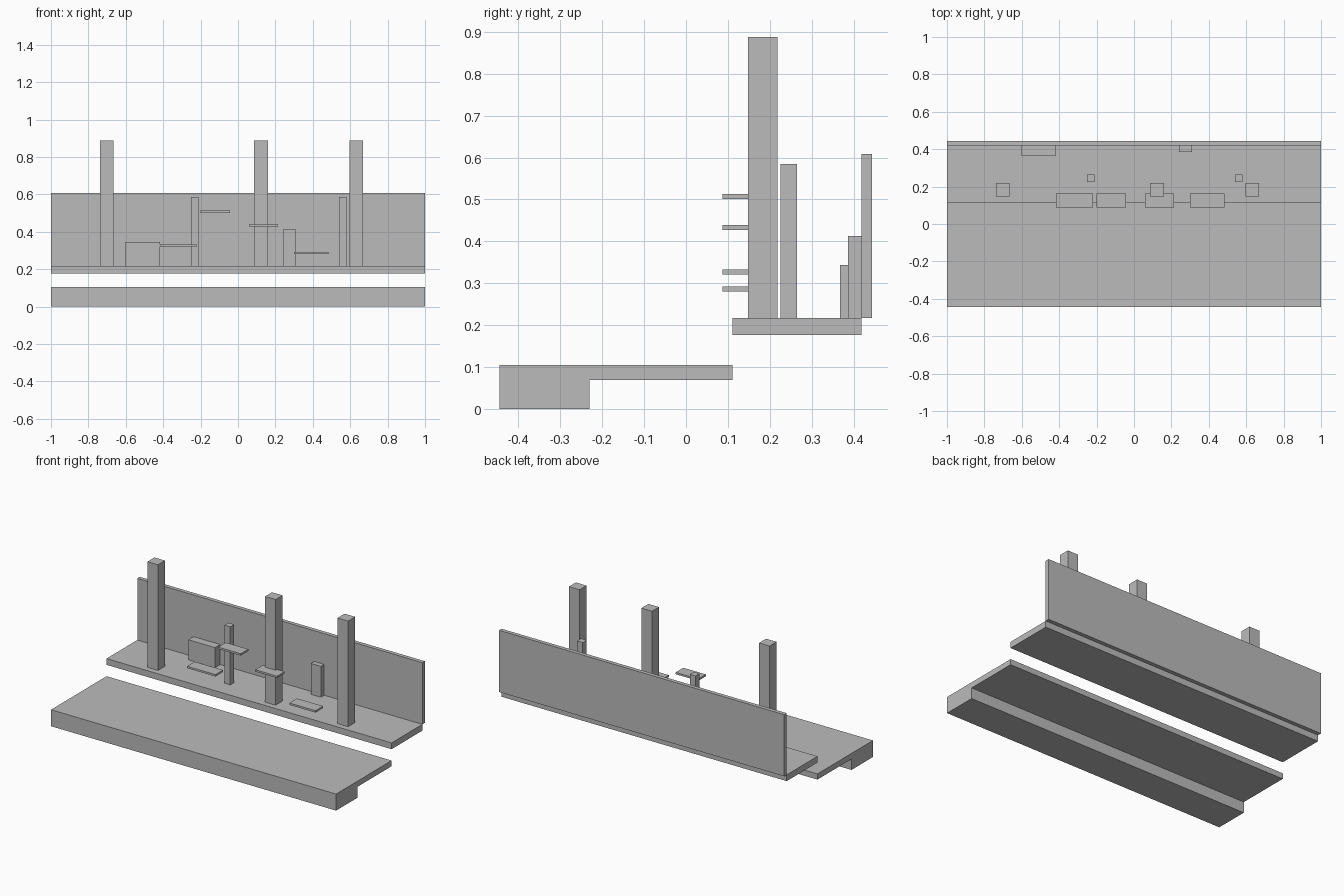
import bpy

cube = bpy.data.objects.get("Cube")
if cube:
    bpy.data.objects.remove(cube, do_unlink=True)

# Single plain grey
grey = bpy.data.materials.new("plain_grey")
grey.use_nodes = True
colour = (0.5, 0.5, 0.5, 1)
grey.diffuse_color = colour
grey.node_tree.nodes["Principled BSDF"].inputs["Base Color"].default_value = colour


def box(name, x, y, z):
    """Box from its (min, max) span on each axis."""
    spans = (x, y, z)
    bpy.ops.mesh.primitive_cube_add(size=1, location=[(a + b) / 2 for a, b in spans])
    ob = bpy.context.object
    ob.name = name
    ob.scale = [b - a for a, b in spans]
    bpy.ops.object.transform_apply(location=False, rotation=False, scale=True)
    ob.data.materials.append(grey)
    return ob


FULL = (-1, 1)
LOWER_TOP = 0.105
FLOOR = 0.217
WALL = 0.419

# Lower level: thick front block with a thin slab behind it
box("front_block", FULL, (-0.445, -0.23), (0, LOWER_TOP))
box("lower_slab", FULL, (-0.23, 0.111), (0.069, LOWER_TOP))

# Upper level: floor with a back wall along its rear edge
box("upper_floor", FULL, (0.111, WALL), (0.177, FLOOR))
box("back_wall", FULL, (WALL, 0.444), (FLOOR, 0.608))

# Tall pillars
for i, x in enumerate((-0.702, 0.123, 0.632)):
    box(f"pillar_{i + 1}", (x - 0.037, x + 0.037), (0.148, 0.218), (FLOOR, 0.887))

# Slim posts behind the pillars
for i, x in enumerate((-0.232, 0.559)):
    box(f"slim_post_{i + 1}", (x - 0.02, x + 0.02), (0.225, 0.265), (FLOOR, 0.585))

# Boxes standing against the wall
box("wide_wall_box", (-0.605, -0.418), (0.367, WALL), (FLOOR, 0.344))
box("narrow_wall_box", (0.241, 0.311), (0.386, WALL), (FLOOR, 0.413))

# Thin floating plates
plates = ((-0.418, -0.219, 0.327), (-0.2, -0.042, 0.507),
          (0.06, 0.213, 0.433), (0.3, 0.483, 0.286))
for i, (x0, x1, z) in enumerate(plates):
    box(f"floating_plate_{i + 1}", (x0, x1), (0.087, 0.163), (z - 0.006, z + 0.006))
